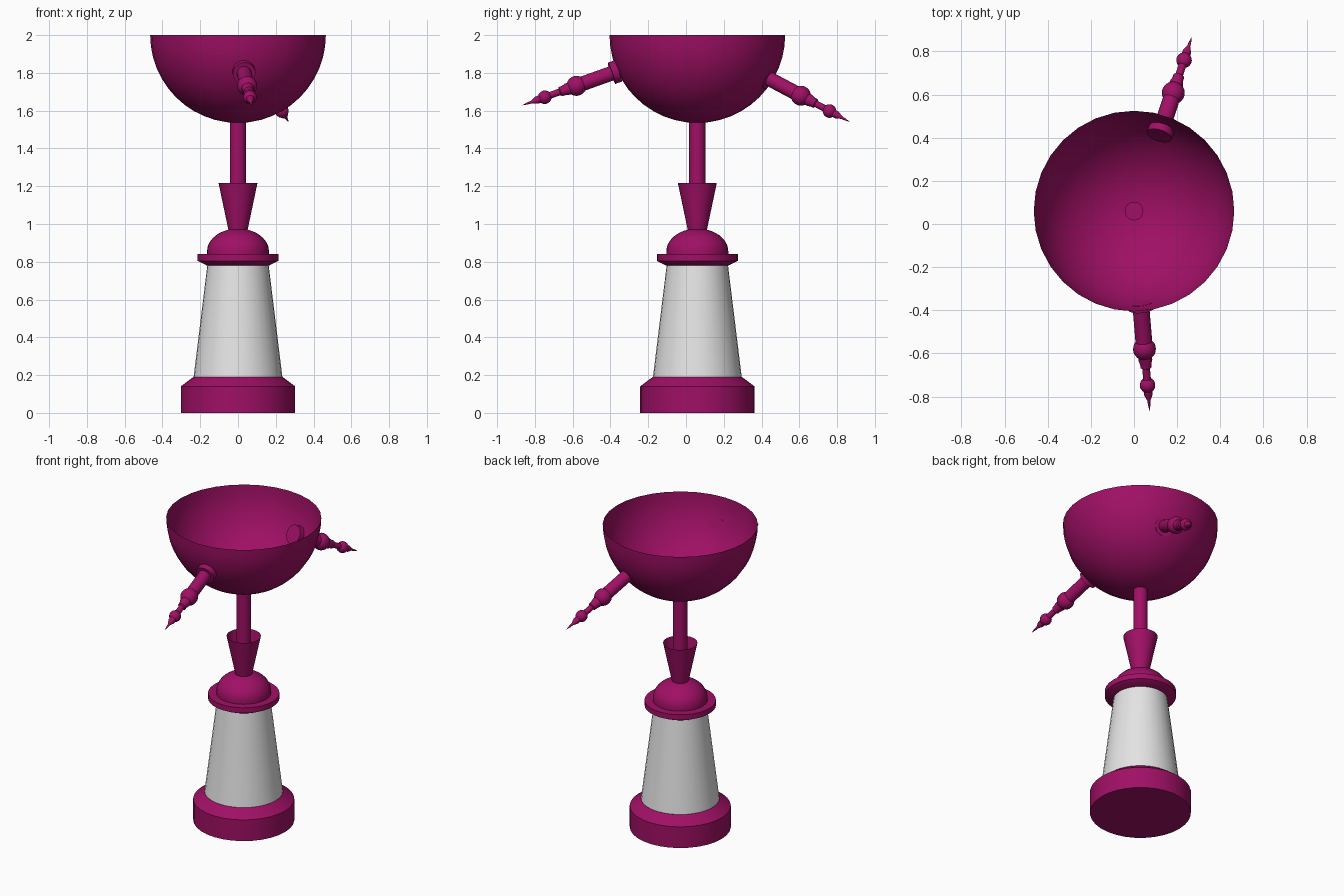
import bpy, bmesh, math
from mathutils import Vector, Matrix

if "Cube" in bpy.data.objects:
    bpy.data.objects.remove(bpy.data.objects["Cube"])


def material(name, rgb):
    m = bpy.data.materials.new(name)
    m.diffuse_color = (*rgb, 1)
    m.use_nodes = True
    m.node_tree.nodes["Principled BSDF"].inputs["Base Color"].default_value = m.diffuse_color
    return m


MAGENTA = material("magenta", (0.35, 0.005, 0.13))
WHITE = material("white", (0.78, 0.78, 0.78))
CY = 0.06  # the stand sits slightly behind the origin


def lathe(name, profile, mat, origin=(0, CY, 0), axis=(0, 0, 1), sides=32):
    """Spin (radius, height) points about an axis; radius 0 closes an end."""
    bm = bmesh.new()
    rings = []
    for r, h in profile:
        if r == 0:
            rings.append([bm.verts.new((0, 0, h))] * sides)
        else:
            rings.append([bm.verts.new((r * math.cos(2 * math.pi * i / sides),
                                        r * math.sin(2 * math.pi * i / sides), h))
                          for i in range(sides)])
    for a, b in zip(rings, rings[1:]):
        for i in range(sides):
            j = (i + 1) % sides
            quad = list(dict.fromkeys((a[i], a[j], b[j], b[i])))
            bm.faces.new(quad)
    bmesh.ops.recalc_face_normals(bm, faces=bm.faces)
    rot = Vector((0, 0, 1)).rotation_difference(Vector(axis)).to_matrix().to_4x4()
    bm.transform(Matrix.Translation(origin) @ rot)
    me = bpy.data.meshes.new(name)
    bm.to_mesh(me)
    bm.free()
    me.materials.append(mat)
    ob = bpy.data.objects.new(name, me)
    bpy.context.collection.objects.link(ob)
    bpy.ops.object.select_all(action='DESELECT')
    ob.select_set(True)
    bpy.context.view_layer.objects.active = ob
    bpy.ops.object.shade_smooth_by_angle(angle=math.radians(30))
    return ob


def arc(r, h, centre, start, end, steps):
    """Profile points on an ellipse, angles in degrees above the equator."""
    pts = []
    for i in range(steps + 1):
        a = math.radians(start + (end - start) * i / steps)
        c = r * math.cos(a)
        pts.append((0 if c < 1e-5 else c, centre + h * math.sin(a)))
    return pts


# Stand, from the floor up
lathe("base", [(0, 0), (0.303, 0), (0.303, 0.14), (0.236, 0.19), (0, 0.19)], MAGENTA)
lathe("tapered_body", [(0.235, 0.19), (0.162, 0.785)], WHITE)
lathe("collar", [(0, 0.78), (0.165, 0.78), (0.214, 0.805), (0.214, 0.84), (0, 0.84)], MAGENTA)
lathe("dome", [(0.164, 0.84)] + arc(0.164, 0.121, 0.855, 0, 90, 10), MAGENTA)
lathe("funnel", [(0.05, 0.965), (0.103, 1.217)], MAGENTA)
lathe("stem", [(0.043, 0.97), (0.043, 1.55), (0, 1.55)], MAGENTA)

# Open hemispherical bowl
lathe("bowl", arc(0.465, 0.465, 2.0, 0, -90, 12), MAGENTA)

# Turned spigot arms: flange, rod, two balls and a thin spike
ARM_PROFILE = ([(0, 0), (0.06, 0), (0.06, 0.036), (0.039, 0.036), (0.039, 0.198)]
               + arc(0.053, 0.053, 0.234, -42, 52, 8)
               + [(0.032, 0.29), (0.026, 0.31), (0.026, 0.325), (0.018, 0.33), (0.018, 0.385)]
               + arc(0.036, 0.036, 0.413, -55, 55, 8)
               + [(0.02, 0.46), (0.007, 0.49), (0.006, 0.51), (0, 0.541)])
for name, inner, tip in (("front_arm", (0.03, -0.36, 1.81), (0.073, -0.868, 1.628)),
                         ("back_arm", (0.117, 0.41, 1.785), (0.268, 0.868, 1.54))):
    direction = (Vector(tip) - Vector(inner)).normalized()
    lathe(name, ARM_PROFILE, MAGENTA, inner, direction, 20)
